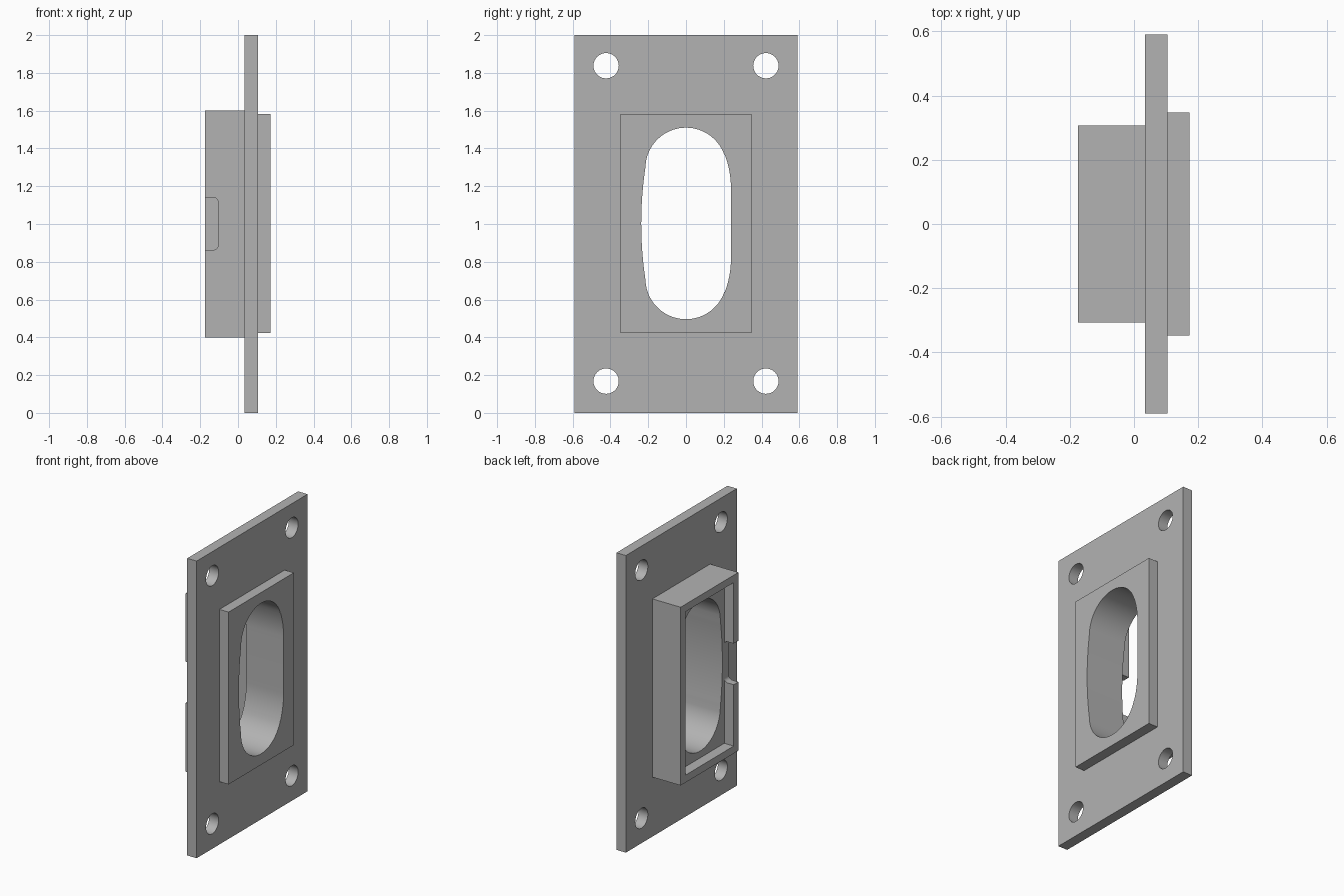
import bpy, bmesh, math
from mathutils import Vector

if "Cube" in bpy.data.objects:
    bpy.data.objects.remove(bpy.data.objects["Cube"])

grey = bpy.data.materials.new("plain grey")
grey.diffuse_color = (0.45, 0.45, 0.45, 1)
grey.use_nodes = True
grey.node_tree.nodes["Principled BSDF"].inputs["Base Color"].default_value = grey.diffuse_color


def prism(name, outline, offset):
    """Extrude a closed outline of 3D points along an offset."""
    bm = bmesh.new()
    face = bm.faces.new([bm.verts.new(p) for p in outline])
    out = bmesh.ops.extrude_face_region(bm, geom=[face])
    moved = [v for v in out["geom"] if isinstance(v, bmesh.types.BMVert)]
    bmesh.ops.translate(bm, verts=moved, vec=Vector(offset))
    bmesh.ops.recalc_face_normals(bm, faces=bm.faces[:])
    mesh = bpy.data.meshes.new(name)
    bm.to_mesh(mesh)
    bm.free()
    mesh.materials.append(grey)
    ob = bpy.data.objects.new(name, mesh)
    bpy.context.collection.objects.link(ob)
    return ob


def box(name, x0, x1, y, z0, z1):
    return prism(name, [(x0, -y, z0), (x0, y, z0), (x0, y, z1), (x0, -y, z1)], (x1 - x0, 0, 0))


def combine(target, other, operation):
    mod = target.modifiers.new("combine", 'BOOLEAN')
    mod.operation, mod.solver, mod.object = operation, 'EXACT', other
    bpy.context.view_layer.objects.active = target
    bpy.ops.object.modifier_apply(modifier=mod.name)
    bpy.data.objects.remove(other)


def arc(cy, cz, r, a0, a1, n):
    """Points on an arc in the y-z plane, angles in radians."""
    return [(cy + r * math.cos(a0 + (a1 - a0) * i / n),
             cz + r * math.sin(a0 + (a1 - a0) * i / n)) for i in range(n + 1)]


# mounting plate, raised pad and rear housing
plate = box("mounting_plate", 0.035, 0.105, 0.59, 0, 2)
combine(plate, box("pad", 0.105, 0.173, 0.347, 0.422, 1.582), 'UNION')
combine(plate, box("housing", -0.175, 0.035, 0.307, 0.4, 1.6), 'UNION')

# shallow recess in the housing
combine(plate, box("recess", -0.3, -0.105, 0.257, 0.45, 1.55), 'DIFFERENCE')

# rounded notch in one housing wall
r = 0.025
notch = [(-0.3, 0.863)] + arc(-0.105 - r, 0.863 + r, r, -math.pi / 2, 0, 6) \
    + arc(-0.105 - r, 1.14 - r, r, 0, math.pi / 2, 6) + [(-0.3, 1.14)]
combine(plate, prism("notch", [(x, -0.4, z) for x, z in notch], (0, 0.2, 0)), 'DIFFERENCE')

# long opening: flat on one side, gently bowed on the other, round ends
t = math.asin(0.18 / 0.49)
upper = arc(0.238 - 0.49, 1.19, 0.49, 0, t, 8)
upper += arc(0, 1.295, 0.215, math.radians(18), math.radians(171), 32)
b = math.asin(0.33 / 2.0)
bow = arc(2.0 - 0.237, 1.003, 2.0, math.pi - b, math.pi, 8)
upper += bow[1:]
lower = [(y, 2.006 - z) for y, z in reversed(upper[:-1])]
combine(plate, prism("opening", [(-0.5, y, z) for y, z in upper + lower], (1, 0, 0)), 'DIFFERENCE')

# corner screw holes
for y in (-0.423, 0.423):
    for z in (0.168, 1.838):
        ring = arc(y, z, 0.067, 0, 2 * math.pi, 40)[:-1]
        combine(plate, prism("hole", [(-0.5, a, c) for a, c in ring], (1, 0, 0)), 'DIFFERENCE')

plate.select_set(True)
bpy.context.view_layer.objects.active = plate
bpy.ops.object.shade_smooth_by_angle(angle=math.radians(25))
